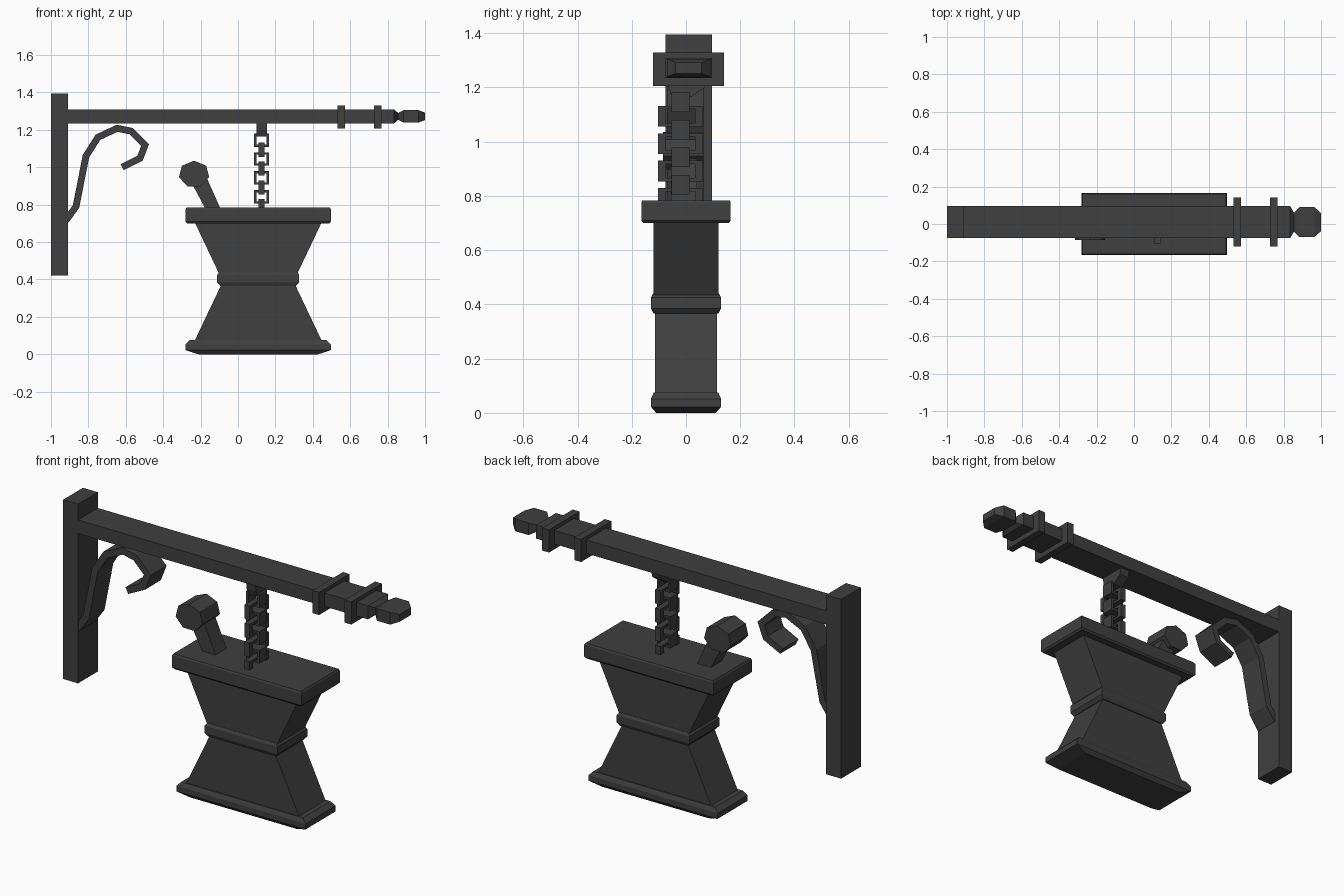
import bpy, bmesh, math
from mathutils import Vector

if "Cube" in bpy.data.objects:
    bpy.data.objects.remove(bpy.data.objects["Cube"])

iron = bpy.data.materials.new("dark_iron")
iron.diffuse_color = (0.05, 0.05, 0.05, 1)
iron.use_nodes = True
iron.node_tree.nodes["Principled BSDF"].inputs["Base Color"].default_value = iron.diffuse_color


def finish(name, bm):
    bmesh.ops.recalc_face_normals(bm, faces=bm.faces)
    me = bpy.data.meshes.new(name)
    bm.to_mesh(me)
    bm.free()
    me.materials.append(iron)
    ob = bpy.data.objects.new(name, me)
    bpy.context.collection.objects.link(ob)
    return ob


def loft(name, rings):
    """Skin a list of equal-length point rings and cap both ends."""
    bm = bmesh.new()
    vs = [[bm.verts.new(p) for p in r] for r in rings]
    n = len(rings[0])
    for a, b in zip(vs, vs[1:]):
        for i in range(n):
            j = (i + 1) % n
            bm.faces.new((a[i], a[j], b[j], b[i]))
    bm.faces.new(vs[0][::-1])
    bm.faces.new(vs[-1])
    return finish(name, bm)


def prism(name, pts, y0, y1):
    """Extrude an x,z outline along y."""
    return loft(name, [[(x, y, z) for x, z in pts] for y in (y0, y1)])


def box(name, x0, x1, y0, y1, z0, z1):
    return prism(name, [(x0, z0), (x1, z0), (x1, z1), (x0, z1)], y0, y1)


def link(name, axis, centre, w, h, bar, depth):
    """Square open chain link; axis 0 is wide in x, axis 1 is wide in y."""
    bm = bmesh.new()
    corners = [(-1, -1), (1, -1), (1, 1), (-1, 1)]
    rings = []
    for inset, d in ((0, -depth), (0, depth), (1, depth), (1, -depth)):
        ring = []
        for a, b in corners:
            u = a * (w - inset * bar[0])
            v = b * (h - inset * bar[1])
            p = Vector((u, d, v)) if axis == 0 else Vector((d, u, v))
            ring.append(bm.verts.new(p + Vector(centre)))
        rings.append(ring)
    for k in range(4):
        a, b = rings[k], rings[(k + 1) % 4]
        for i in range(4):
            j = (i + 1) % 4
            bm.faces.new((a[i], a[j], b[j], b[i]))
    return finish(name, bm)


# Wall post and arm
YC = 0.01
box("wall_post", -1, -0.91, -0.075, 0.095, 0.42, 1.395)


def along_x(name, sections):
    loft(name, [[(x, YC + a * hy, 1.272 + b * hz)
                 for a, b in ((-1, -1), (1, -1), (1, 1), (-1, 1))]
                for x, hy, hz in sections])


along_x("arm", [(-0.92, 0.085, 0.037), (0.835, 0.085, 0.037), (0.856, 0.05, 0.018)])
along_x("finial", [(0.85, 0.045, 0.016), (0.885, 0.08, 0.033),
                   (0.965, 0.08, 0.033), (1.0, 0.048, 0.02)])
for i, (a, b) in enumerate(((0.533, 0.573), (0.726, 0.767))):
    box(f"collar_{i}", a, b, -0.121, 0.141, 1.206, 1.329)

# Scroll brace: ribbon of even thickness along a curled path
path = [Vector(p) for p in ((-0.92, 0.715), (-0.866, 0.79), (-0.813, 1.059), (-0.749, 1.16),
        (-0.647, 1.208), (-0.572, 1.193), (-0.497, 1.118), (-0.524, 1.048), (-0.62, 1.0))]
T = 0.018
rings = []
for i, p in enumerate(path):
    d0 = (p - path[max(i - 1, 0)]) if i else path[1] - p
    d1 = (path[i + 1] - p) if i < len(path) - 1 else d0
    n0 = Vector((-d0.y, d0.x)).normalized()
    n1 = Vector((-d1.y, d1.x)).normalized()
    m = (n0 + n1).normalized()
    m *= T / max(m.dot(n0), 0.5)
    a, b = p + m, p - m
    rings.append([(a.x, -0.07, a.y), (a.x, 0.065, a.y), (b.x, 0.065, b.y), (b.x, -0.07, b.y)])
loft("scroll_brace", rings)

# Chain and its hanger
CX, CY = 0.126, -0.02
loft("chain_hanger", [[(CX - 0.028, y0, z), (CX + 0.028, y0, z), (CX + 0.028, y1, z), (CX - 0.028, y1, z)]
                      for y0, y1, z in ((-0.07, 0.08, 1.24), (-0.065, 0.07, 1.2), (-0.052, 0.02, 1.165))])
for i in range(4):
    z = 1.145 - i * 0.101
    link(f"front_link_{i}", 0, (CX, CY, z), 0.04, 0.036, (0.014, 0.012), 0.033)
    link(f"side_link_{i}", 1, (CX, CY, z - 0.051), 0.083, 0.038, (0.03, 0.012), 0.016)

# Mortar: stacked rectangular sections (z, x half width, y half depth)
MX = 0.108


def stack(name, sections):
    loft(name, [[(MX + a * hx, b * hy, z) for a, b in ((-1, -1), (1, -1), (1, 1), (-1, 1))]
                for z, hx, hy in sections])


stack("mortar_rim", [(0.7, 0.38, 0.158), (0.71, 0.389, 0.165), (0.775, 0.389, 0.165), (0.784, 0.384, 0.161)])
stack("mortar_bowl", [(0.42, 0.204, 0.12), (0.705, 0.339, 0.12)])
stack("mortar_waist", [(0.366, 0.203, 0.12), (0.385, 0.219, 0.129), (0.425, 0.219, 0.129), (0.44, 0.208, 0.122)])
stack("mortar_foot", [(0.07, 0.341, 0.114), (0.37, 0.198, 0.114)])
stack("mortar_base", [(0, 0.32, 0.11), (0.022, 0.389, 0.129), (0.052, 0.389, 0.129), (0.075, 0.366, 0.119)])

# Pestle
head = [(-0.235 + 0.083 * math.sin(k * math.tau / 7), 0.963 + 0.072 * math.cos(k * math.tau / 7))
        for k in range(7)]
prism("pestle_head", head, -0.085, 0.065)
prism("pestle_handle", [(-0.17, 0.77), (-0.09, 0.77), (-0.17, 0.95), (-0.25, 0.92)], -0.055, 0.04)
